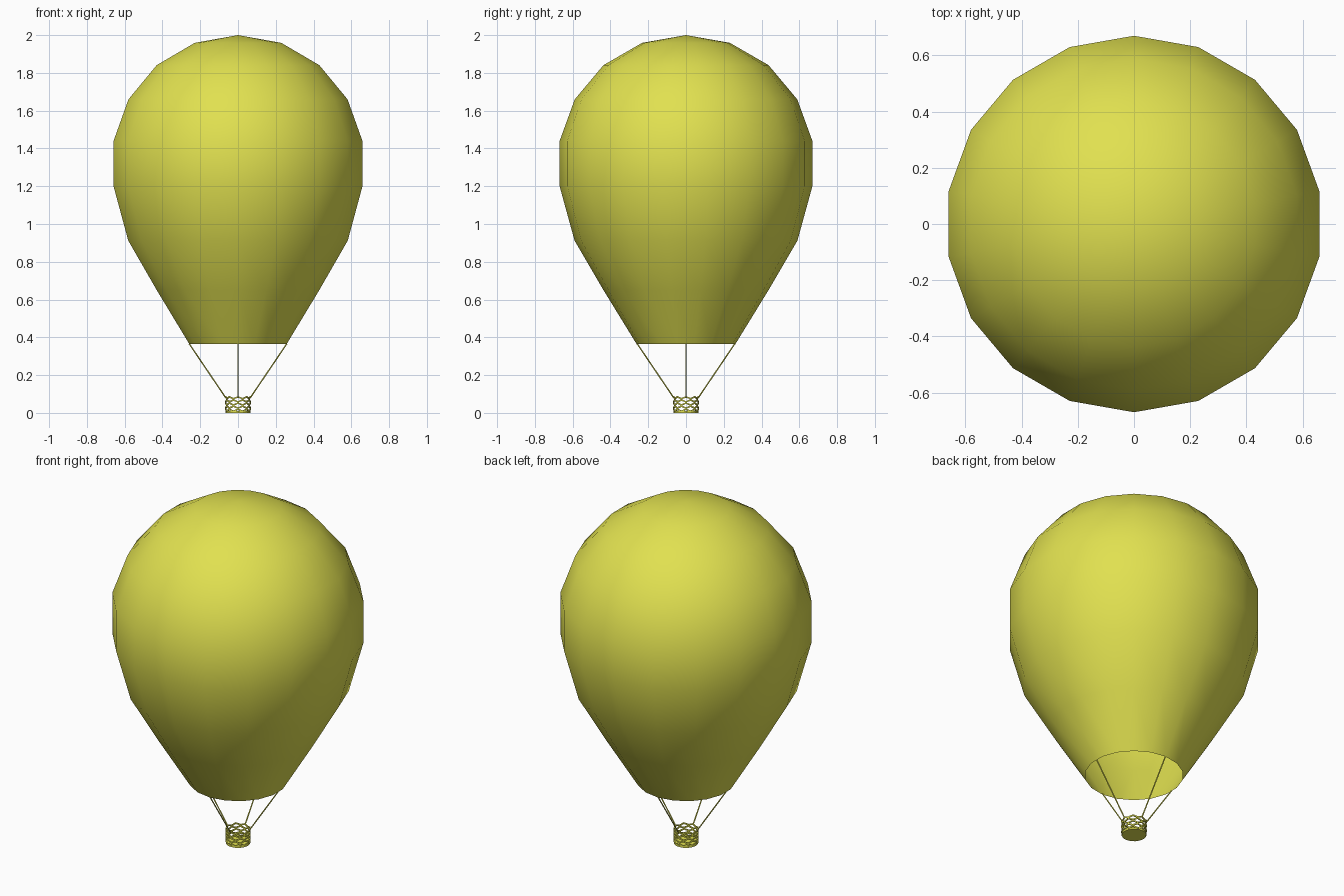
import bpy, bmesh
from math import sin, cos, pi, radians
from mathutils import Vector

if "Cube" in bpy.data.objects:
    bpy.data.objects.remove(bpy.data.objects["Cube"])

yellow = bpy.data.materials.new("yellow")
yellow.diffuse_color = (0.75, 0.75, 0.08, 1)
yellow.use_nodes = True
yellow.node_tree.nodes["Principled BSDF"].inputs["Base Color"].default_value = yellow.diffuse_color


def make(name, bm, smooth=False):
    bmesh.ops.recalc_face_normals(bm, faces=bm.faces)
    for f in bm.faces:
        f.smooth = smooth
    me = bpy.data.meshes.new(name)
    bm.to_mesh(me)
    bm.free()
    me.materials.append(yellow)
    ob = bpy.data.objects.new(name, me)
    bpy.context.collection.objects.link(ob)
    return ob


def bridge(bm, a, b):
    n = len(a)
    for i in range(n):
        bm.faces.new((a[i], a[(i + 1) % n], b[(i + 1) % n], b[i]))


# Envelope: 18-sided sphere with its lower part drawn down to an open mouth
SIDES = 18
profile = [(0.68 * sin(radians(a)), 1.32 + 0.68 * cos(radians(a))) for a in range(20, 101, 20)]
profile += [(0.59, 0.912), (0.437, 0.65), (0.262, 0.365)]
bm = bmesh.new()
rings = [[bm.verts.new((r * cos(pi / 2 + 2 * pi * i / SIDES),
                        r * sin(pi / 2 + 2 * pi * i / SIDES), z))
          for i in range(SIDES)] for r, z in profile]
for a, b in zip(rings, rings[1:]):
    bridge(bm, a, b)
top = bm.verts.new((0, 0, 2))
for i in range(SIDES):
    bm.faces.new((top, rings[0][i], rings[0][(i + 1) % SIDES]))
make("envelope", bm, smooth=True)

# Basket wall: zigzag hoops in alternating phase, touching at their peaks
N = 16
bm = bmesh.new()
for k in range(5):
    zc = 0.014 + k * 0.0165
    loops = [[], [], [], []]
    for i in range(N):
        t = 2 * pi * i / N
        z = zc + 0.005 * (-1) ** (i + k)
        for loop, (r, dz) in zip(loops, ((0.068, -0.004), (0.068, 0.004), (0.062, 0.004), (0.062, -0.004))):
            loop.append(bm.verts.new((r * cos(t), r * sin(t), z + dz)))
    for j in range(4):
        bridge(bm, loops[j], loops[(j + 1) % 4])
make("basket_wall", bm)

# Basket floor
bm = bmesh.new()
bmesh.ops.create_cone(bm, cap_ends=True, segments=N, radius1=0.066, radius2=0.066, depth=0.01)
bmesh.ops.translate(bm, verts=bm.verts, vec=(0, 0, 0.005))
make("basket_floor", bm)

# Four ropes from the basket rim to the mouth
for k, side in enumerate(("right", "back", "left", "front")):
    d = Vector((cos(k * pi / 2), sin(k * pi / 2), 0))
    a = d * 0.065 + Vector((0, 0, 0.08))
    b = d * 0.259 + Vector((0, 0, 0.367))
    bm = bmesh.new()
    bmesh.ops.create_cone(bm, cap_ends=True, segments=6, radius1=0.0035, radius2=0.0035,
                          depth=(b - a).length)
    ob = make("rope_" + side, bm)
    ob.rotation_mode = 'QUATERNION'
    ob.rotation_quaternion = (b - a).to_track_quat('Z', 'Y')
    ob.location = (a + b) / 2
